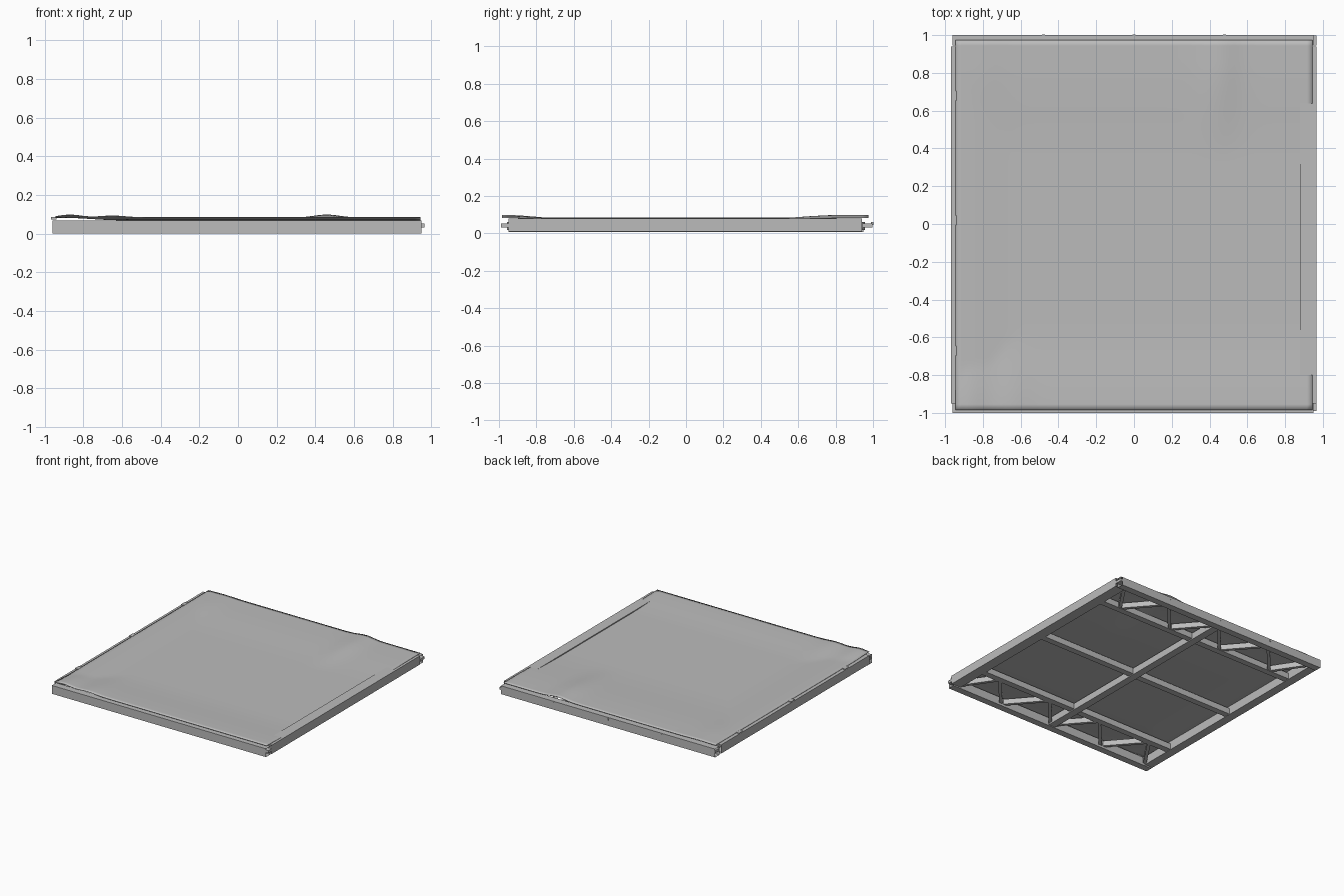
import bpy, bmesh, math
from mathutils import Vector

cube = bpy.data.objects.get("Cube")
if cube:
    bpy.data.objects.remove(cube, do_unlink=True)

# One painted grey for the whole panel
grey = bpy.data.materials.new("panel_grey")
grey.use_nodes = True
COLOUR = (0.5, 0.5, 0.5, 1)
grey.diffuse_color = COLOUR
grey.node_tree.nodes["Principled BSDF"].inputs["Base Color"].default_value = COLOUR


def finish(name, bm):
    bmesh.ops.recalc_face_normals(bm, faces=bm.faces)
    mesh = bpy.data.meshes.new(name)
    bm.to_mesh(mesh)
    bm.free()
    mesh.materials.append(grey)
    ob = bpy.data.objects.new(name, mesh)
    bpy.context.collection.objects.link(ob)
    return ob


def box(name, x, y, z):
    """Solid block from three (low, high) ranges."""
    bm = bmesh.new()
    bmesh.ops.create_cube(bm, size=1)
    for v in bm.verts:
        v.co = Vector([(r[0] + r[1]) / 2 + c * (r[1] - r[0])
                       for r, c in zip((x, y, z), v.co)])
    return finish(name, bm)


def tube(name, axis, x, y, z):
    """Open-ended rectangular sheet-metal tube running along one axis."""
    ob = box(name, x, y, z)
    bm = bmesh.new()
    bm.from_mesh(ob.data)
    ends = [f for f in bm.faces if abs(f.normal[axis]) > 0.9]
    bmesh.ops.delete(bm, geom=ends, context='FACES_ONLY')
    bm.to_mesh(ob.data)
    bm.free()
    return ob


def brace(name, a, b, width, z):
    """Flat bar between two plan points."""
    a, b = Vector(a), Vector(b)
    d = b - a
    ob = box(name, (-d.length / 2, d.length / 2), (-width / 2, width / 2), z)
    ob.location = ((a.x + b.x) / 2, (a.y + b.y) / 2, 0)
    ob.rotation_euler.z = math.atan2(d.y, d.x)
    return ob


# Outer frame
tube("front_rail", 0, (-0.96, 0.95), (-1.0, -0.945), (0.0, 0.067))
tube("back_rail", 0, (-0.96, 0.95), (0.945, 1.0), (0.0, 0.067))
tube("left_rail", 1, (0.88, 0.965), (-0.95, 0.94), (0.01, 0.08))
tube("right_rail", 1, (-0.97, -0.90), (-0.95, 0.94), (0.01, 0.08))

# Corner tabs held inside the ends of the front and back rails
for end, (y0, y1) in {"front": (-0.99, -0.95), "back": (0.945, 0.998)}.items():
    box(end + "_left_tab", (0.89, 0.965), (y0, y1), (0.032, 0.052))
    box(end + "_right_tab", (-0.957, -0.89), (y0, y1), (0.032, 0.052))

# Underside beams
box("centre_beam", (-0.03, 0.03), (-0.95, 0.95), (0.006, 0.06))
for name, y in (("front", -0.68), ("middle", 0.0), ("back", 0.68)):
    box(name + "_cross_beam", (-0.9, 0.88), (y - 0.025, y + 0.025), (0.014, 0.062))

# Zigzag bracing between the outer cross beams and the end rails
for end, s in (("front", -1), ("back", 1)):
    for i in range(4):
        x = 0.715 - 0.48 * i
        for j, dx in enumerate((0.225, -0.225)):
            xe = max(-0.9, min(0.89, x + dx))
            brace(f"{end}_brace_{i}_{j}", (x, s * 0.69), (xe, s * 0.95),
                  0.025, (0.018, 0.06))

# Small clips on the right rail and bolt heads on the back rail
for i, y in enumerate((-0.67, 0.02, 0.68)):
    box(f"clip_{i}", (-0.969, -0.94), (y - 0.025, y + 0.025), (0.072, 0.086))
for i, x in enumerate((-0.48, 0.0, 0.48)):
    box(f"bolt_{i}", (x - 0.008, x + 0.008), (0.99, 1.002), (0.045, 0.06))


# Warped cover sheet: sagging in the middle, lifted at the ends
def ramp(t, lo, hi):
    t = max(0.0, min(1.0, (t - lo) / (hi - lo)))
    return t * t * (3 - 2 * t)


def bump(x, centre, width):
    return math.exp(-((x - centre) / width) ** 2)


def sheet_height(x, y):
    front = ramp(-y, 0.55, 0.98) * (0.013 + 0.014 * bump(x, -0.87, 0.08)
                                    + 0.009 * bump(x, -0.65, 0.09))
    back = ramp(y, 0.3, 0.85) * (0.012 + 0.015 * bump(x, 0.46, 0.09)
                                 + 0.004 * bump(x, -0.8, 0.1))
    edge = 0.013 * ramp(-x, 0.6, 0.91)
    return 0.0705 + max(front + back, edge)


bm = bmesh.new()
bmesh.ops.create_grid(bm, x_segments=64, y_segments=64, size=1)
for v in bm.verts:
    x = v.co.x * 0.945
    y = -0.005 + v.co.y * 0.98
    v.co = (x, y, sheet_height(x, y))
sheet = finish("cover_sheet", bm)
solid = sheet.modifiers.new("thickness", 'SOLIDIFY')
solid.thickness = 0.003
solid.offset = 0

bpy.ops.object.select_all(action='DESELECT')
sheet.select_set(True)
bpy.context.view_layer.objects.active = sheet
bpy.ops.object.shade_smooth_by_angle(angle=math.radians(30))
